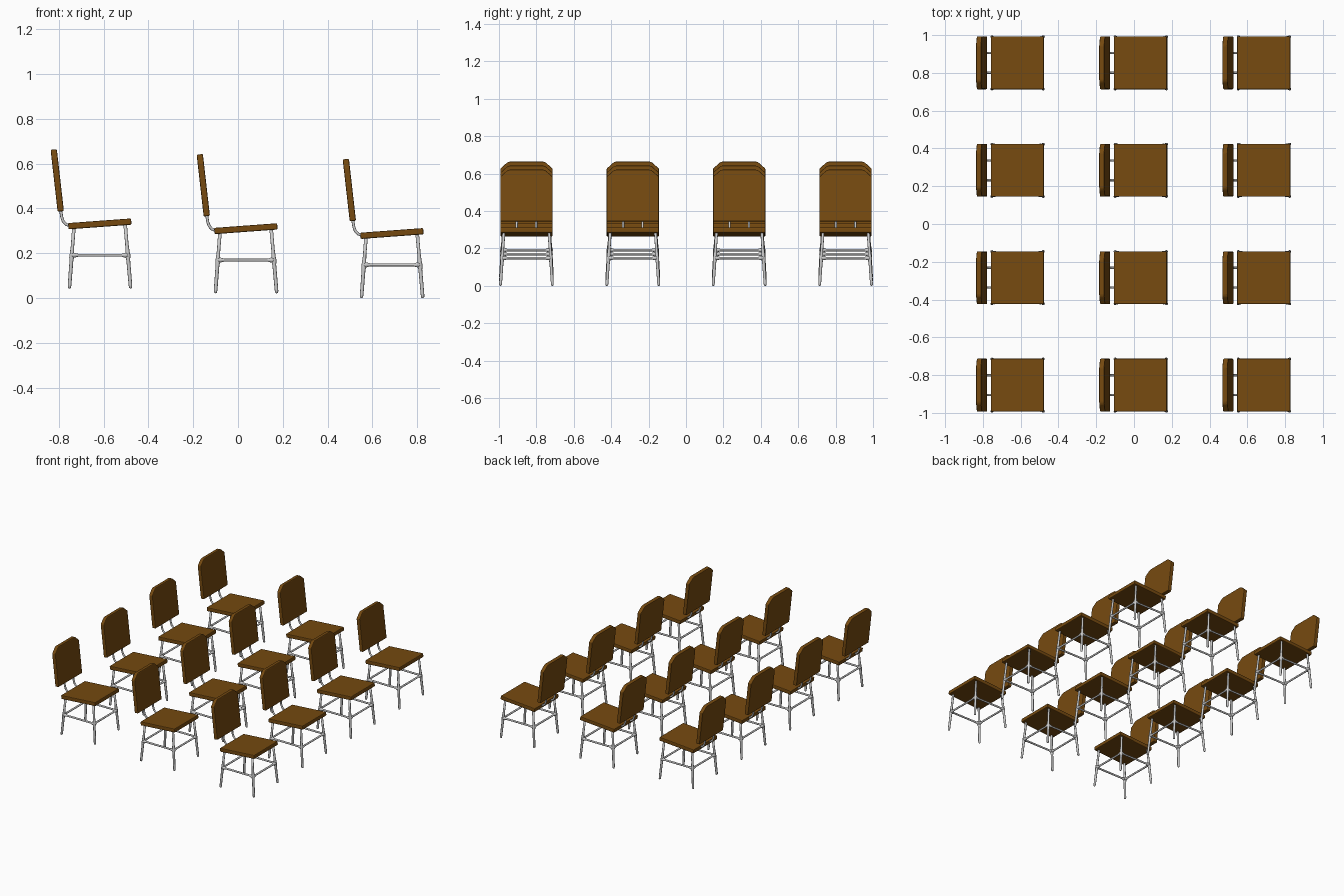
import bpy, bmesh, math
from mathutils import Vector, Matrix

if "Cube" in bpy.data.objects:
    bpy.data.objects.remove(bpy.data.objects["Cube"])

SIDES = 10
wood = bpy.data.materials.new("wood_brown")
wood.diffuse_color = (0.18, 0.068, 0.005, 1)
wood.use_nodes = True
wood.node_tree.nodes["Principled BSDF"].inputs["Base Color"].default_value = wood.diffuse_color


def sweep(bm, points, radii):
    """Round rod through points, one radius per point, capped ends."""
    pts = [Vector(p) for p in points]
    rings = []
    for i, p in enumerate(pts):
        d = (pts[min(i + 1, len(pts) - 1)] - pts[max(i - 1, 0)]).normalized()
        ref = Vector((0, 1, 0)) if abs(d.y) < 0.9 else Vector((1, 0, 0))
        u = d.cross(ref).normalized()
        v = d.cross(u)
        angles = [2 * math.pi * k / SIDES for k in range(SIDES)]
        rings.append([bm.verts.new(p + radii[i] * (u * math.cos(a) + v * math.sin(a)))
                      for a in angles])
    for a, b in zip(rings, rings[1:]):
        for k in range(SIDES):
            n = (k + 1) % SIDES
            bm.faces.new((a[k], a[n], b[n], b[k]))
    bm.faces.new(rings[0])
    bm.faces.new(rings[-1])


def rod(bm, a, b, profile):
    """Straight rod from a to b; profile is (fraction, radius) pairs."""
    a, b = Vector(a), Vector(b)
    sweep(bm, [a.lerp(b, t) for t, _ in profile], [r for _, r in profile])


def finish(bm, name, mat=None, smooth=False):
    bmesh.ops.recalc_face_normals(bm, faces=bm.faces)
    me = bpy.data.meshes.new(name)
    bm.to_mesh(me)
    bm.free()
    if mat:
        me.materials.append(mat)
    if smooth:
        me.shade_smooth()
    return me


def panel(name, outline, thickness, matrix):
    """Bevelled board: outline in local XY, centred thickness along Z."""
    bm = bmesh.new()
    face = bm.faces.new([bm.verts.new((x, y, -thickness / 2)) for x, y in outline])
    ext = bmesh.ops.extrude_face_region(bm, geom=[face])
    verts = [g for g in ext["geom"] if isinstance(g, bmesh.types.BMVert)]
    bmesh.ops.translate(bm, verts=verts, vec=(0, 0, thickness))
    bmesh.ops.recalc_face_normals(bm, faces=bm.faces)
    bmesh.ops.bevel(bm, geom=bm.edges[:], offset=0.005, segments=2,
                    profile=0.5, affect='EDGES')
    bm.transform(matrix)
    return finish(bm, name, wood)


# Seat, slightly raised at the front edge (+x)
seat = panel("seat", [(-.141, -.14), (.141, -.14), (.141, .14), (-.141, .14)], 0.028,
             Matrix.Translation((0.0, 0, 0.288)) @ Matrix.Rotation(math.radians(-4.2), 4, 'Y'))

# Backrest, leaning back, with clipped upper corners
w, h, c = 0.14, 0.139, 0.038
outline = [(-h, -w), (h - c, -w), (h - .004, -w + c), (h, -w + c + .012),
           (h, w - c - .012), (h - .004, w - c), (h - c, w), (-h, w)]
back = panel("backrest", outline, 0.028,
             Matrix.Translation((-0.19, 0, 0.482)) @ Matrix.Rotation(math.radians(-96.5), 4, 'Y'))

# Legs, splayed outwards with rounded feet
tops = {"b": (-.115, .121, .279), "f": (.113, .121, .288)}
feet = {"b": (-.136, .139, 0), "f": (.138, .139, 0)}
leg_profile = [(0, .003), (.012, .007), (.05, .008), (.44, .0085), (.5, .011),
               (.56, .0095), (.68, .0075), (1, .008)]


def mirror_y(p, s):
    return Vector((p[0], p[1] * s, p[2]))


bm = bmesh.new()
for key in "bf":
    for s in (-1, 1):
        rod(bm, mirror_y(feet[key], s), mirror_y(tops[key], s), leg_profile)
legs = finish(bm, "legs", smooth=True)

# Ring of four stretchers, flared where they meet the legs
joint = {}
for key in "bf":
    for s in (-1, 1):
        f, t = mirror_y(feet[key], s), mirror_y(tops[key], s)
        joint[key, s] = f.lerp(t, 0.148 / t.z)
flare = [(0, .012), (.05, .011), (.11, .0065), (.89, .0065), (.95, .011), (1, .012)]
bm = bmesh.new()
for a, b in ((("b", -1), ("f", -1)), (("b", 1), ("f", 1)),
             (("b", -1), ("b", 1)), (("f", -1), ("f", 1))):
    rod(bm, joint[a], joint[b], flare)
stretchers = finish(bm, "stretchers", smooth=True)

# Two curved rods joining backrest to seat
bm = bmesh.new()
for y in (-.052, .052):
    path = [(-.178, .39), (-.174, .345), (-.170, .318), (-.163, .299),
            (-.151, .286), (-.135, .280), (-.10, .281)]
    sweep(bm, [(x, y, z) for x, z in path], [.0065] * len(path))
brackets = finish(bm, "back_brackets", smooth=True)

# Stepped rows: three rows in x, each higher towards -x, four chairs per row
for row in range(3):
    for col in range(4):
        loc = (-0.617 + 0.652 * row, -0.853 + 0.5687 * col, 0.0215 * (2 - row))
        for me in (seat, back, legs, stretchers, brackets):
            ob = bpy.data.objects.new(f"{me.name}_{row + 1}_{col + 1}", me)
            ob.location = loc
            bpy.context.collection.objects.link(ob)
